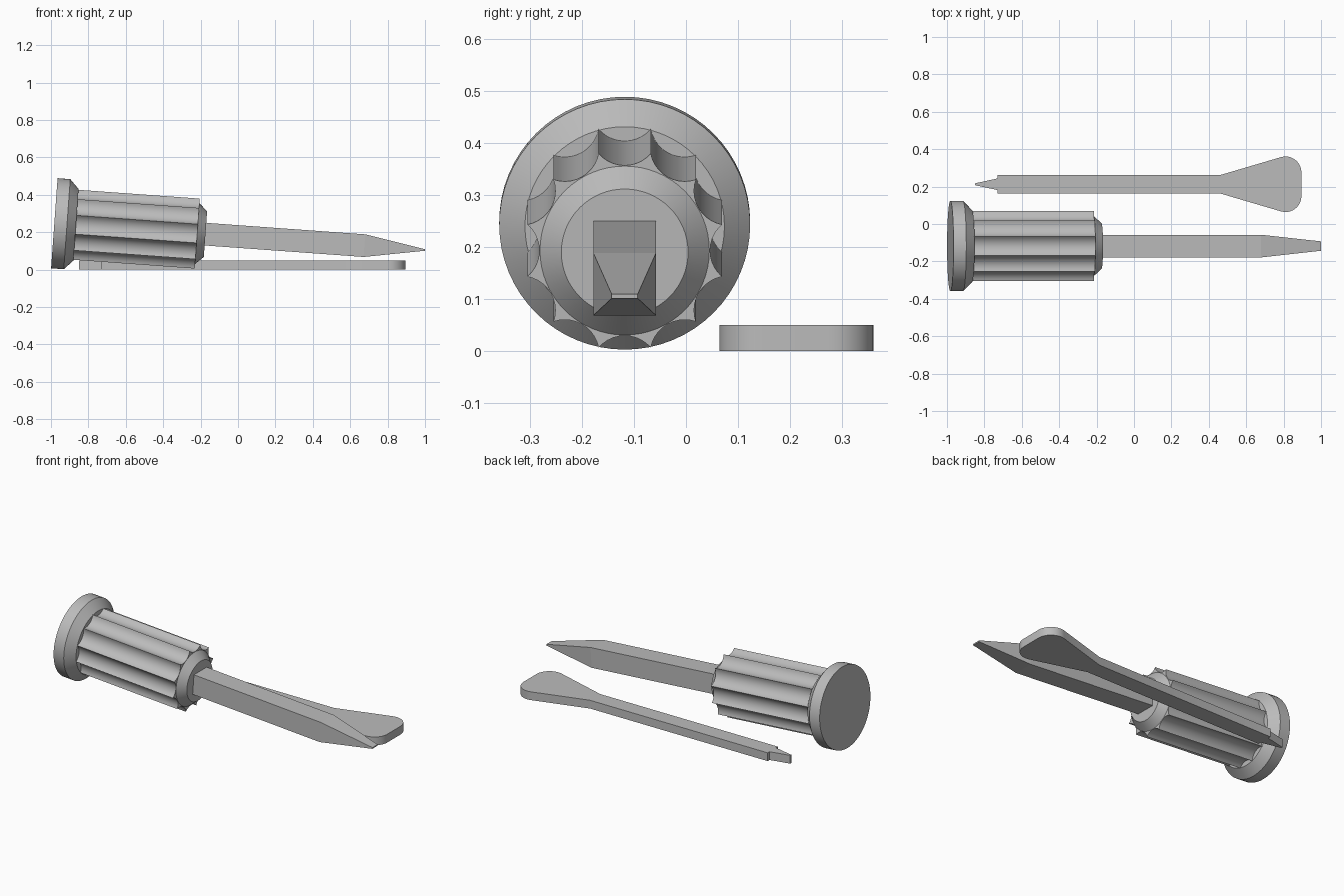
import bpy, bmesh, math
from mathutils import Matrix, Vector

cube = bpy.data.objects.get("Cube")
if cube:
    bpy.data.objects.remove(cube, do_unlink=True)

grey = bpy.data.materials.new("plain grey")
grey.use_nodes = True
colour = (0.5, 0.5, 0.5, 1)
grey.diffuse_color = colour
grey.node_tree.nodes["Principled BSDF"].inputs["Base Color"].default_value = colour


def loft(name, sections, matrix=Matrix(), smooth=True):
    """Skin matching closed sections [(height, points), ...] along local z and cap both ends."""
    bm = bmesh.new()
    rings = [[bm.verts.new((x, y, h)) for x, y in pts] for h, pts in sections]
    for a, b in zip(rings, rings[1:]):
        for i in range(len(a)):
            j = (i + 1) % len(a)
            bm.faces.new((a[i], a[j], b[j], b[i]))
    bm.faces.new(rings[0])
    bm.faces.new(rings[-1])
    bmesh.ops.recalc_face_normals(bm, faces=bm.faces[:])
    mesh = bpy.data.meshes.new(name)
    bm.to_mesh(mesh)
    bm.free()
    mesh.materials.append(grey)
    obj = bpy.data.objects.new(name, mesh)
    obj.matrix_world = matrix
    bpy.context.collection.objects.link(obj)
    if smooth:
        bpy.ops.object.select_all(action="DESELECT")
        obj.select_set(True)
        bpy.context.view_layer.objects.active = obj
        bpy.ops.object.shade_smooth_by_angle(angle=math.radians(25))
    return obj


def circle(r, n=64):
    return [(r * math.cos(math.tau * i / n), r * math.sin(math.tau * i / n)) for i in range(n)]


def rect(hx, hy):
    return [(-hx, -hy), (hx, -hy), (hx, hy), (-hx, hy)]


def fluted(r, flutes, depth, steps=10):
    """Circle with concave scallops between sharp ridges."""
    half = math.pi / flutes
    chord, apothem = r * math.sin(half), r * math.cos(half)
    scoop = (chord ** 2 + depth ** 2) / (2 * depth)
    centre = apothem - depth + scoop
    sweep = math.asin(chord / scoop)
    pts = []
    for k in range(flutes):
        turn = Matrix.Rotation(2 * half * k, 2)
        for s in range(steps):
            a = sweep * (2 * s / steps - 1)
            pts.append(turn @ Vector((centre - scoop * math.cos(a), scoop * math.sin(a))))
    return pts


# Driver axis: local z runs from the end cap to the tip, local x is vertical
tilt = math.radians(4.13)
axis = Matrix.Translation((-0.982, -0.118, 0.248)) @ Matrix.Rotation(math.pi / 2 + tilt, 4, "Y")

loft("end_cap", [(0, circle(0.2415)), (0.068, circle(0.2415)), (0.116, circle(0.192))], axis)
grip = fluted(0.194, 12, 0.023)
loft("fluted_grip", [(0.112, grip), (0.766, grip)], axis)
loft("grip_collar", [(0.74, circle(0.163)), (0.766, circle(0.163)), (0.81, circle(0.122))], axis)
loft("shaft_blade", [(0.8, rect(0.0605, 0.0605)), (1.662, rect(0.0605, 0.0605)),
                     (1.987, rect(0.004, 0.025))], axis, smooth=False)

# Flat paddle tool: one half outline, mirrored, then extruded
half = [(-0.85, 0.005), (-0.73, 0.031), (-0.73, 0.049), (0.46, 0.049)]
for i in range(13):
    a = math.radians(106) * (1 - i / 12)
    half.append((0.81 + 0.085 * math.cos(a), 0.0635 + 0.085 * math.sin(a)))
outline = half + [(x, -y) for x, y in reversed(half)]
loft("flat_paddle", [(0, outline), (0.05, outline)], Matrix.Translation((0, 0.2125, 0)))
